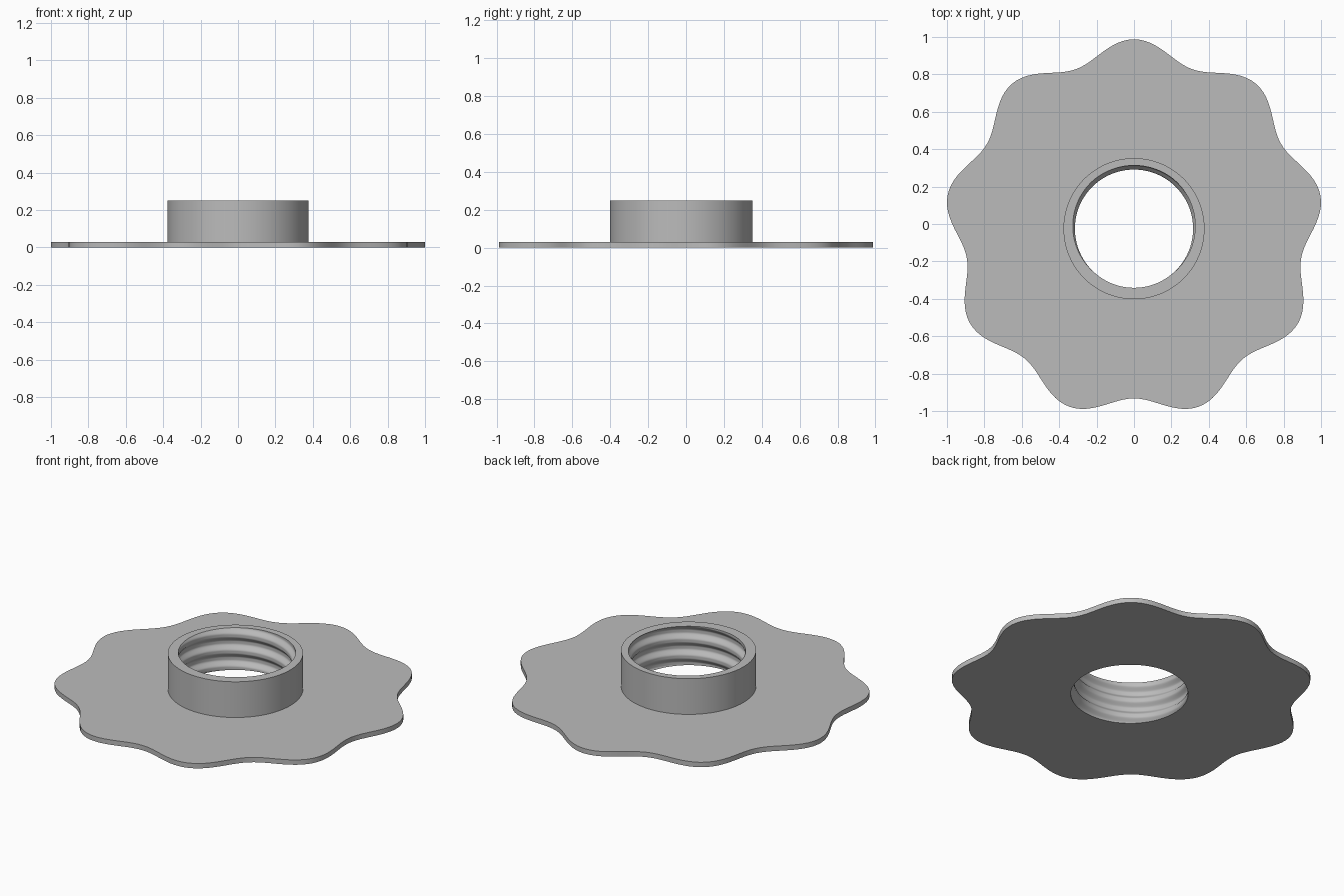
import bpy
import bmesh
from math import sin, cos, pi, tau, radians

CENTRE_Y = -0.025
SEGMENTS = 216
THICKNESS = 0.03
HEIGHT = 0.25
COLLAR_R = 0.377
PITCH = 0.1

cube = bpy.data.objects.get("Cube")
if cube:
    bpy.data.objects.remove(cube, do_unlink=True)

grey = bpy.data.materials.new("plain grey")
grey.use_nodes = True
colour = (0.5, 0.5, 0.5, 1)
grey.diffuse_color = colour
grey.node_tree.nodes["Principled BSDF"].inputs["Base Color"].default_value = colour


def wavy(angle):
    """Outline radius of the nine-lobed flange."""
    return 0.96 + 0.0525 * cos(9 * (angle - pi / 2))


def thread(angle, z):
    """Bore radius with a rounded right-hand helical groove."""
    phase = tau * (z - HEIGHT) / PITCH - (angle - pi / 2)
    wave = max(-1, min(1, 1.3 * cos(phase)))
    return 0.327 + 0.011 * wave


def sweep(name, profile):
    """Join rings, each a (radius function, height) pair, into a closed solid."""
    bm = bmesh.new()
    rings = []
    for radius, z in profile:
        ring = []
        for i in range(SEGMENTS):
            a = tau * i / SEGMENTS
            r = radius(a)
            ring.append(bm.verts.new((r * cos(a), r * sin(a) + CENTRE_Y, z)))
        rings.append(ring)
    for k, low in enumerate(rings):
        high = rings[(k + 1) % len(rings)]
        for i in range(SEGMENTS):
            j = (i + 1) % SEGMENTS
            bm.faces.new((low[i], low[j], high[j], high[i]))
    bmesh.ops.recalc_face_normals(bm, faces=bm.faces)
    mesh = bpy.data.meshes.new(name)
    bm.to_mesh(mesh)
    bm.free()
    mesh.materials.append(grey)
    obj = bpy.data.objects.new(name, mesh)
    bpy.context.collection.objects.link(obj)
    bpy.ops.object.select_all(action="DESELECT")
    obj.select_set(True)
    bpy.context.view_layer.objects.active = obj
    bpy.ops.object.shade_smooth_by_angle(angle=radians(35))


def collar_wall(angle):
    return COLLAR_R


# Thin scalloped flange
sweep("flange", [(wavy, 0), (wavy, THICKNESS),
                 (collar_wall, THICKNESS), (collar_wall, 0)])

# Upright collar with a threaded bore running right through
steps = 50
bore = []
for n in range(steps + 1):
    z = HEIGHT * (1 - n / steps)
    bore.append((lambda a, z=z: thread(a, z), z))
sweep("threaded_collar", [(collar_wall, 0), (collar_wall, THICKNESS),
                          (collar_wall, HEIGHT)] + bore)
